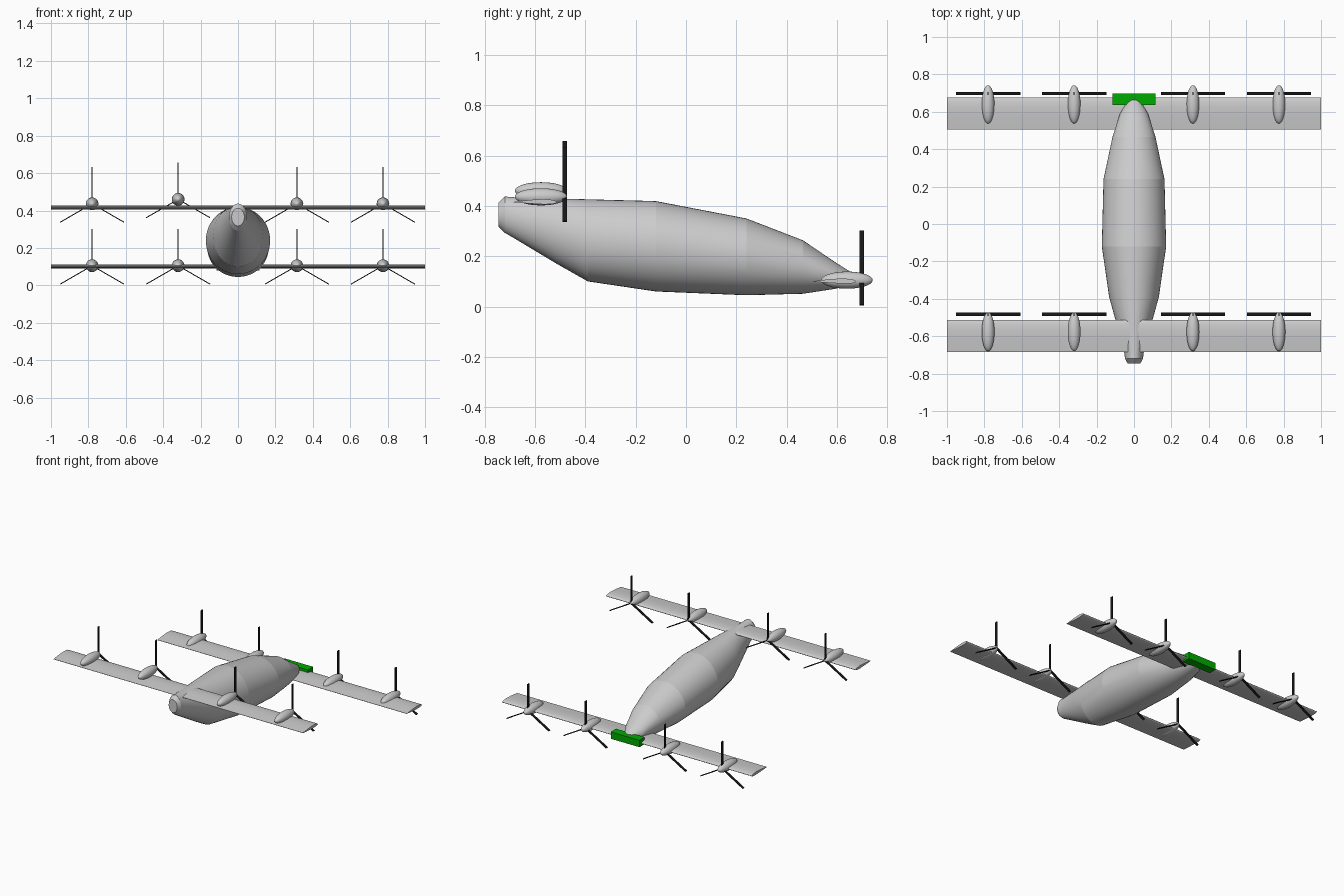
import bpy, bmesh, math

if "Cube" in bpy.data.objects:
    bpy.data.objects.remove(bpy.data.objects["Cube"])


def material(name, color):
    m = bpy.data.materials.new(name)
    m.diffuse_color = color
    m.use_nodes = True
    m.node_tree.nodes["Principled BSDF"].inputs["Base Color"].default_value = m.diffuse_color
    return m


BLACK = material("black", (0.01, 0.01, 0.01, 1))
GREEN = material("green", (0.0, 0.4, 0.0, 1))


def loft(name, rings, smooth=None, mat=None):
    """Skin a list of closed rings and cap both ends."""
    bm = bmesh.new()
    loops = [[bm.verts.new(p) for p in ring] for ring in rings]
    n = len(loops[0])
    for a, b in zip(loops, loops[1:]):
        for i in range(n):
            j = (i + 1) % n
            bm.faces.new((a[i], a[j], b[j], b[i]))
    bm.faces.new(loops[0])
    bm.faces.new(loops[-1])
    bmesh.ops.recalc_face_normals(bm, faces=bm.faces)
    me = bpy.data.meshes.new(name)
    bm.to_mesh(me)
    bm.free()
    ob = bpy.data.objects.new(name, me)
    bpy.context.collection.objects.link(ob)
    if mat:
        me.materials.append(mat)
    if smooth:
        bpy.ops.object.select_all(action='DESELECT')
        ob.select_set(True)
        bpy.context.view_layer.objects.active = ob
        bpy.ops.object.shade_smooth_by_angle(angle=math.radians(smooth))
    return ob


def ellipse(x, y, z, rx, rz, n):
    return [(x + rx * math.cos(2 * math.pi * i / n), y,
             z + rz * math.sin(2 * math.pi * i / n)) for i in range(n)]


# Fuselage: stations of (y, bottom, top, half width)
stations = [(-0.745, 0.318, 0.412, 0.034), (-0.72, 0.293, 0.437, 0.048),
            (-0.68, 0.27, 0.434, 0.053), (-0.51, 0.168, 0.429, 0.1),
            (-0.39, 0.1, 0.426, 0.133), (-0.12, 0.06, 0.419, 0.172),
            (0.24, 0.045, 0.35, 0.163), (0.465, 0.051, 0.263, 0.115),
            (0.59, 0.07, 0.178, 0.075), (0.655, 0.085, 0.137, 0.036),
            (0.675, 0.097, 0.122, 0.016), (0.68, 0.107, 0.113, 0.004)]
loft("fuselage", [ellipse(0, y, (lo + hi) / 2, w, (hi - lo) / 2, 48)
                  for y, lo, hi, w in stations], 9)


# Wings: thin airfoil with the leading edge towards +y
def wing(name, y_lead, z, chord=0.172):
    top = [(0, 0), (0.03, 0.005), (0.12, 0.009), (0.3, 0.012),
           (0.6, 0.009), (1, 0.001)]
    low = [(1, -0.001), (0.6, -0.006), (0.3, -0.009), (0.12, -0.008), (0.03, -0.005)]
    loft(name, [[(x, y_lead - c * chord, z + h) for c, h in top + low]
                for x in (-1, 1)], 30)


# Engine pod (spindle) with a three-bladed propeller
def engine(name, x, y_back, y_front, y_prop, z):
    mid, half = (y_back + y_front) / 2, (y_front - y_back) / 2
    rings = []
    for k in range(17):
        t = math.pi * (0.02 + 0.96 * k / 16)
        r = 0.034 * math.sin(t)
        rings.append(ellipse(x, mid - half * math.cos(t), z, r, r, 20))
    loft(name + "_nacelle", rings, 40)
    for b in range(3):
        a = math.radians(90 + 120 * b)
        dx, dz = math.cos(a), math.sin(a)
        ends = []
        for r in (0.0, 0.197):
            ends.append([(x + r * dx - s * dz * 0.0025, y_prop + t * 0.009,
                          z + r * dz + s * dx * 0.0025)
                         for s, t in ((-1, -1), (1, -1), (1, 1), (-1, 1))])
        loft(f"{name}_blade_{b + 1}", ends, mat=BLACK)


wing("nose_wing", 0.676, 0.1)
wing("tail_wing", -0.513, 0.415)
for i, x in enumerate((-0.78, -0.32, 0.315, 0.775)):
    engine(f"nose_engine_{i + 1}", x, 0.537, 0.742, 0.698, 0.105)
    engine(f"tail_engine_{i + 1}", x, -0.68, -0.472, -0.482,
           0.46 if i == 1 else 0.436)

# Green sensor bar under the nose
loft("nose_bar", [[(x, y, z) for y, z in ((0.637, 0.08), (0.697, 0.08),
                                          (0.697, 0.13), (0.637, 0.13))]
                  for x in (-0.115, 0.115)], mat=GREEN)
